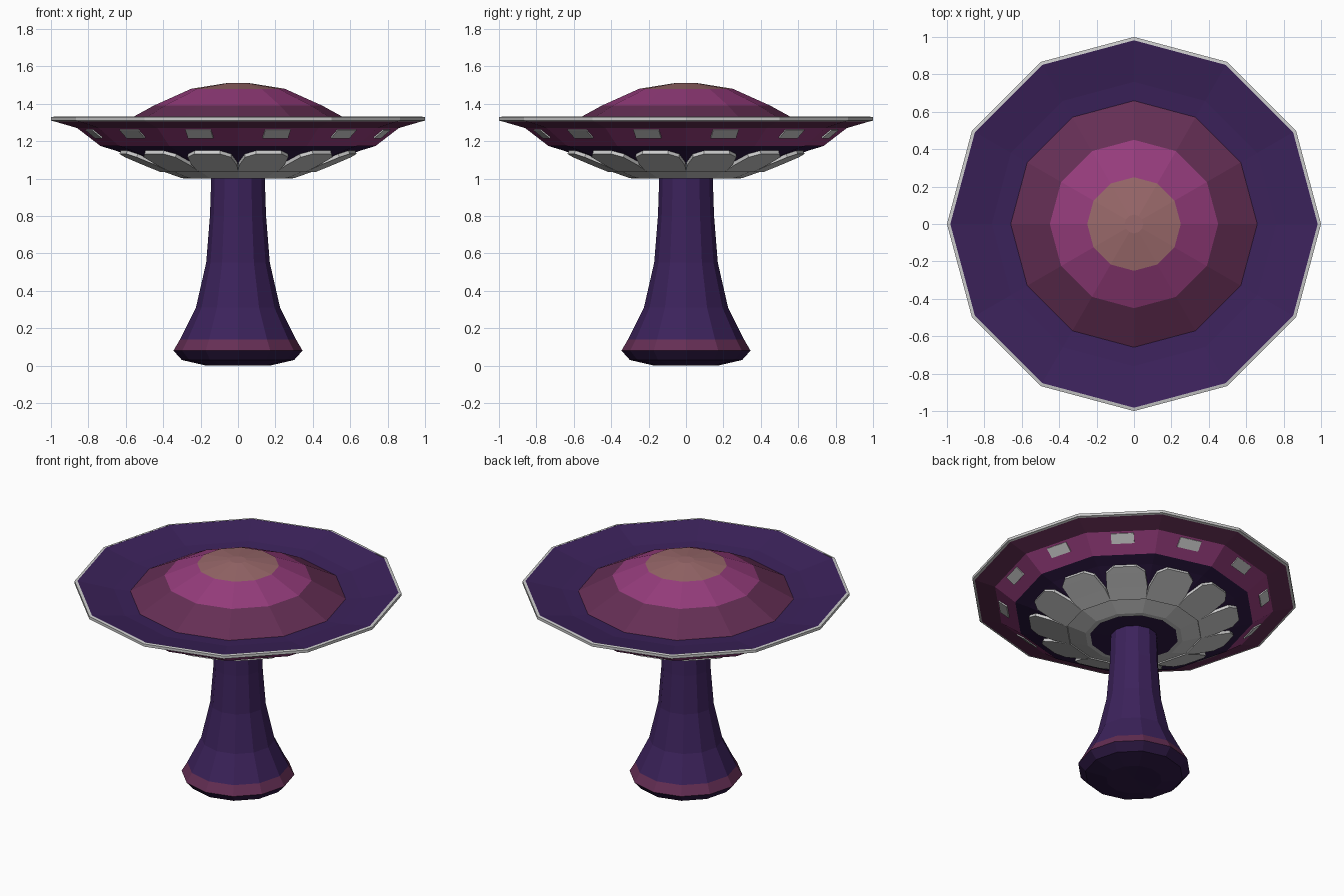
import bpy, math
from mathutils import Vector

if "Cube" in bpy.data.objects:
    bpy.data.objects.remove(bpy.data.objects["Cube"])

SIDES = 12
STEP = 2 * math.pi / SIDES


def material(name, rgb):
    m = bpy.data.materials.new(name)
    m.diffuse_color = (*rgb, 1)
    m.use_nodes = True
    m.node_tree.nodes["Principled BSDF"].inputs["Base Color"].default_value = m.diffuse_color
    return m


PURPLE = material("purple", (0.045, 0.016, 0.105))
DARK = material("dark_purple", (0.028, 0.010, 0.060))
PLUM = material("plum", (0.13, 0.028, 0.09))
MAGENTA = material("magenta", (0.30, 0.045, 0.20))
ROSE = material("rose", (0.32, 0.14, 0.145))


def build(name, verts, faces, mats=(), ids=None):
    me = bpy.data.meshes.new(name)
    me.from_pydata(verts, [], faces)
    for m in mats:
        me.materials.append(m)
    if ids:
        me.polygons.foreach_set("material_index", ids)
    me.update()
    ob = bpy.data.objects.new(name, me)
    bpy.context.collection.objects.link(ob)
    return ob


def lathe(name, profile, mats):
    """Turn (r, z) points, listed bottom-outside-top, with one material per band."""
    verts, rings = [], []
    for r, z in profile:
        n = SIDES if r > 0 else 1
        rings.append([len(verts) + i for i in range(n)])
        verts += [(r * math.cos(i * STEP), r * math.sin(i * STEP), z) for i in range(n)]
    slots = list(dict.fromkeys(mats))
    faces, ids = [], []
    for a, b, m in zip(rings, rings[1:], mats):
        for i in range(SIDES):
            j = (i + 1) % SIDES
            quad = [a[i % len(a)], a[j % len(a)], b[j % len(b)], b[i % len(b)]]
            faces.append(list(dict.fromkeys(quad)))
            ids.append(slots.index(m))
    return build(name, verts, faces, [s for s in slots if s], ids)


def panels(name, rows, lift):
    """Thin raised panel on each hull side; rows are (r, z, half width)."""
    verts, faces = [], []
    c = math.cos(STEP / 2)
    slope = Vector((rows[-1][0] * c - rows[0][0] * c, rows[-1][1] - rows[0][1])).normalized()
    out = Vector((slope.y, -slope.x))
    n = len(rows)
    for k in range(SIDES):
        a = (k + 0.5) * STEP
        base = len(verts)
        for d in (lift, -0.02):
            for side in (-1, 1):
                for r, z, w in rows:
                    x, y = r * c + out.x * d, side * w
                    verts.append((x * math.cos(a) - y * math.sin(a),
                                  x * math.sin(a) + y * math.cos(a), z + out.y * d))
        left, right, bl, br = (base + q * n for q in range(4))
        for i in range(n - 1):
            faces += [(left + i, right + i, right + i + 1, left + i + 1),
                      (right + i, br + i, br + i + 1, right + i + 1),
                      (bl + i, left + i, left + i + 1, bl + i + 1)]
        e = n - 1
        faces += [(left, bl, br, right), (left + e, right + e, br + e, bl + e)]
    return build(name, verts, faces)


# Flared stem with a coloured foot band
lathe("stem",
      [(0, 0.005), (0.17, 0.0), (0.30, 0.03), (0.345, 0.08), (0.31, 0.14), (0.225, 0.31),
       (0.17, 0.55), (0.15, 0.80), (0.143, 1.01)],
      [DARK, DARK, DARK, PLUM, PURPLE, PURPLE, PURPLE, PURPLE])

# Saucer underside
lathe("hull",
      [(0, 1.0), (0.295, 1.005), (0.47, 1.077), (0.65, 1.148), (0.735, 1.174),
       (0.86, 1.27), (0.99, 1.308)],
      [DARK, DARK, DARK, DARK, MAGENTA, PLUM])

# Grey collar around the stem and the rim edge
lathe("collar", [(0.27, 1.0), (0.30, 1.002), (0.43, 1.048), (0.43, 1.07)], [None] * 3)
lathe("rim", [(0.985, 1.306), (1.0, 1.31), (1.0, 1.328), (0.982, 1.331)], [None] * 3)

# Saucer top dish
lathe("dish", [(0.983, 1.33), (0.76, 1.285), (0.60, 1.27)], [PURPLE, PURPLE])

# Stepped-colour dome
lathe("dome", [(0.66, 1.275), (0.45, 1.39), (0.25, 1.48), (0.05, 1.512), (0, 1.512)],
      [PLUM, MAGENTA, ROSE, ROSE])

# Petals and windows on the underside
panels("petals", [(0.41, 1.046, 0.108), (0.50, 1.082, 0.125), (0.61, 1.125, 0.12),
                  (0.655, 1.143, 0.07)], 0.012)
panels("windows", [(0.797, 1.22, 0.07), (0.85, 1.262, 0.07)], 0.006)
